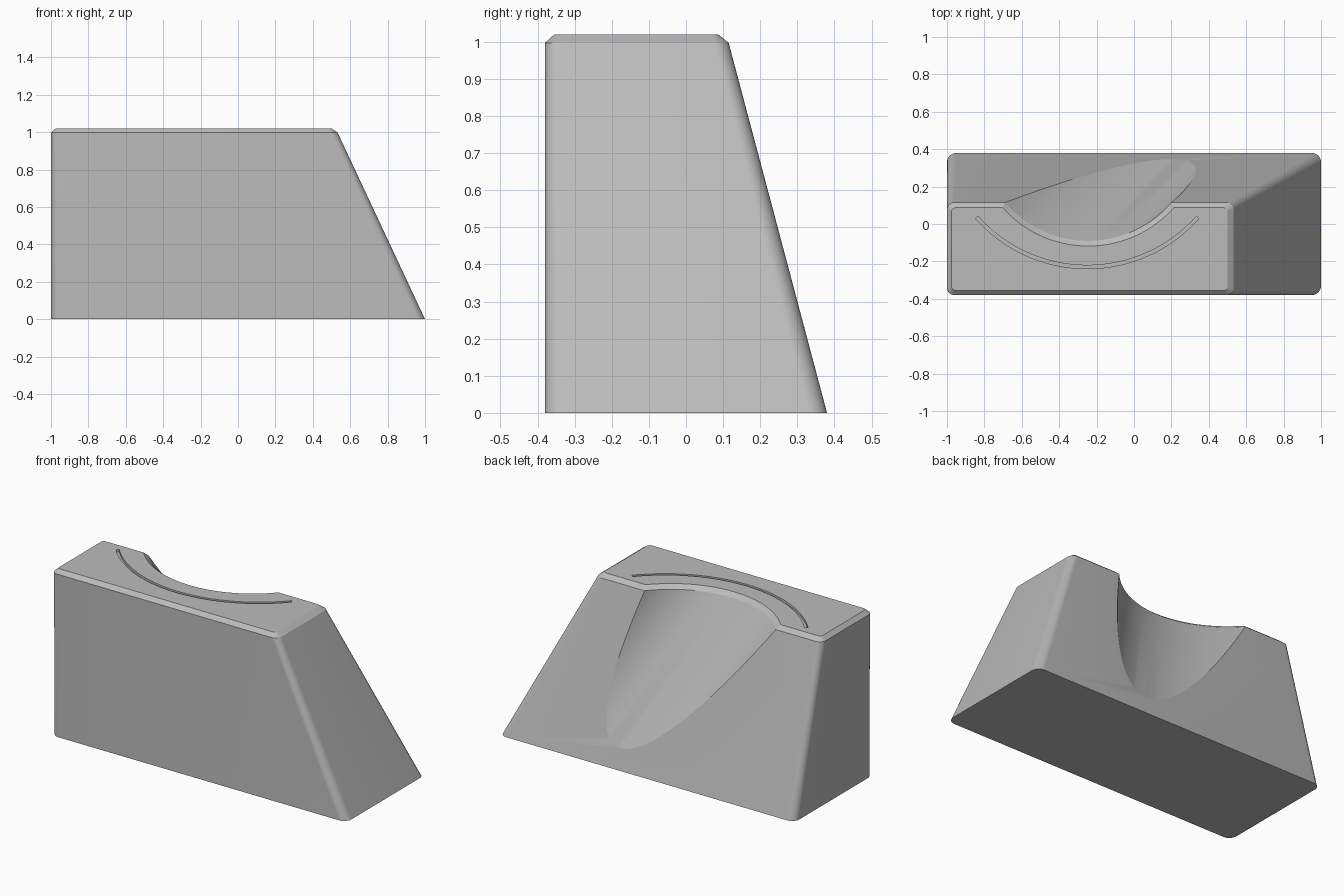
import bpy, bmesh, math

if "Cube" in bpy.data.objects:
    bpy.data.objects.remove(bpy.data.objects["Cube"])

grey = bpy.data.materials.new("light grey")
grey.diffuse_color = (0.5, 0.5, 0.5, 1)
grey.use_nodes = True
grey.node_tree.nodes["Principled BSDF"].inputs["Base Color"].default_value = grey.diffuse_color


def rounded_rect(x0, x1, y0, y1, r, z, n=12):
    """Counter-clockwise loop of a rectangle with rounded corners."""
    pts = []
    corners = [(x1 - r, y1 - r), (x0 + r, y1 - r), (x0 + r, y0 + r), (x1 - r, y0 + r)]
    for q, (cx, cy) in enumerate(corners):
        for i in range(n + 1):
            a = math.pi / 2 * (q + i / n)
            pts.append((cx + r * math.cos(a), cy + r * math.sin(a), z))
    return pts


def circle(cx, cy, r, z, n=128):
    return [(cx + r * math.cos(2 * math.pi * i / n),
             cy + r * math.sin(2 * math.pi * i / n), z) for i in range(n)]


def loft(name, loops):
    """Closed solid through a stack of equal loops, bottom to top."""
    bm = bmesh.new()
    rings = [[bm.verts.new(p) for p in loop] for loop in loops]
    n = len(rings[0])
    for a, b in zip(rings, rings[1:]):
        for i in range(n):
            j = (i + 1) % n
            bm.faces.new((a[i], a[j], b[j], b[i]))
    bm.faces.new(rings[0][::-1])
    bm.faces.new(rings[-1])
    bmesh.ops.recalc_face_normals(bm, faces=bm.faces)
    mesh = bpy.data.meshes.new(name)
    bm.to_mesh(mesh)
    bm.free()
    mesh.materials.append(grey)
    ob = bpy.data.objects.new(name, mesh)
    bpy.context.collection.objects.link(ob)
    return ob


# Block: upright front and left, sloping back and right, chamfered top
TOP, RIM = 1.02, 0.997
block = loft("wedge_block", [
    rounded_rect(-1, 1, -0.38, 0.38, 0.05, 0),
    rounded_rect(-1, 0.533, -0.38, 0.115, 0.04, RIM),
    rounded_rect(-0.975, 0.5, -0.355, 0.087, 0.02, TOP)])

# Slanted round scoop in the back, flaring at the top rim
SX, SY, SR = -0.245, 0.495, 0.585
drop = RIM + 0.2
scoop = loft("scoop_cutter", [
    circle(SX + 0.51 * drop, SY + 0.5 * drop, SR, -0.2),
    circle(SX, SY, SR, RIM),
    circle(SX, SY, SR + 0.056, TOP + 0.023)])

# Thin curved groove in the top
GX, GY, GR, W = -0.25, 0.56, 0.79, 0.009
half = math.asin(0.59 / GR)
path = [-math.pi / 2 - half + 2 * half * i / 48 for i in range(49)]


def groove_loop(z):
    pts = [(GX + (GR + W) * math.cos(a), GY + (GR + W) * math.sin(a), z) for a in path]
    pts += [(GX + (GR - W) * math.cos(a), GY + (GR - W) * math.sin(a), z) for a in path[::-1]]
    return pts


groove = loft("groove_cutter", [groove_loop(TOP - 0.015), groove_loop(TOP + 0.05)])

# Cut the scoop and groove, then remove the cutters
bpy.context.view_layer.objects.active = block
block.select_set(True)
for cutter in (scoop, groove):
    cutter.hide_render = True
    mod = block.modifiers.new(cutter.name, 'BOOLEAN')
    mod.operation = 'DIFFERENCE'
    mod.solver = 'EXACT'
    mod.object = cutter
    bpy.ops.object.modifier_apply(modifier=mod.name)
    bpy.data.objects.remove(cutter)

bpy.ops.object.shade_smooth_by_angle(angle=math.radians(11))
